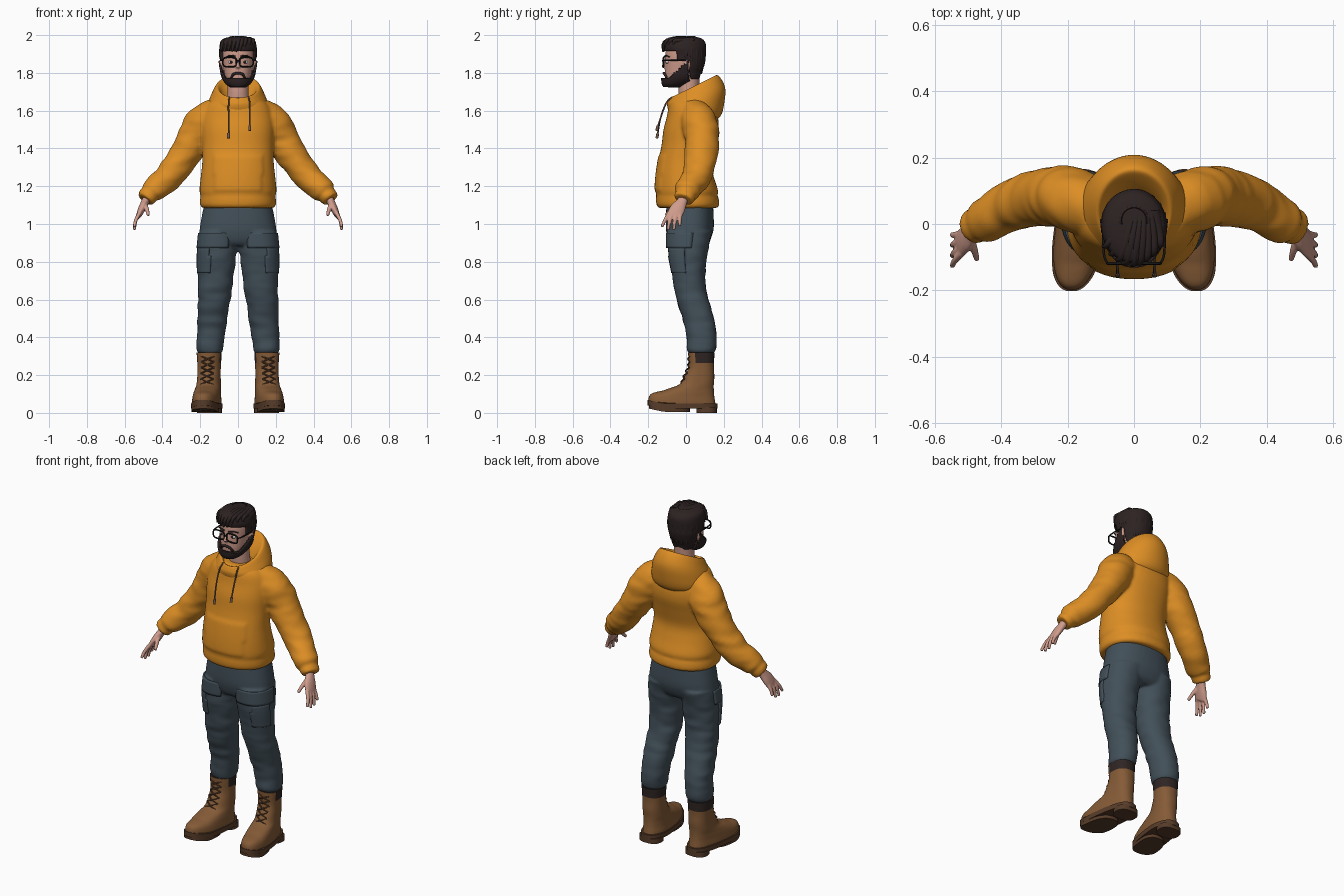
import bpy, bmesh, math, random
from mathutils import Vector, noise

if "Cube" in bpy.data.objects:
    bpy.data.objects.remove(bpy.data.objects["Cube"])

random.seed(4)

def material(name, rgb):
    m = bpy.data.materials.new(name)
    m.diffuse_color = (*rgb, 1)
    m.use_nodes = True
    m.node_tree.nodes["Principled BSDF"].inputs["Base Color"].default_value = m.diffuse_color
    return m

MUSTARD = material("mustard cloth", (0.72, 0.27, 0.018))
SLATE = material("slate cloth", (0.055, 0.080, 0.100))
LEATHER = material("brown leather", (0.235, 0.105, 0.038))
SOLE = material("dark brown rubber", (0.095, 0.045, 0.022))
COLLAR = material("dark padding", (0.028, 0.019, 0.017))
SKIN = material("skin", (0.62, 0.33, 0.26))
HAIR = material("dark hair", (0.026, 0.016, 0.016))
BLACK = material("black frame", (0.008, 0.008, 0.008))
WHITE = material("eye white", (0.65, 0.62, 0.60))
CORD = material("taupe cord", (0.17, 0.10, 0.07))

def smooth(rows, k):
    """Catmull-Rom interpolation of tuples."""
    out, n = [], len(rows)
    for i in range(n - 1):
        quad = [rows[max(i - 1, 0)], rows[i], rows[i + 1], rows[min(i + 2, n - 1)]]
        for j in range(k):
            t = j / k
            out.append(tuple(0.5 * (2 * b + (c - a) * t + (2 * a - 5 * b + 4 * c - d) * t * t
                       + (3 * b - a - 3 * c + d) * t ** 3) for a, b, c, d in zip(*quad)))
    return out + [tuple(rows[-1])]

def skin(bm, loops):
    rows = [[bm.verts.new(p) for p in loop] for loop in loops]
    n = len(rows[0])
    for r, s in zip(rows, rows[1:]):
        for i in range(n):
            bm.faces.new((r[i], r[(i + 1) % n], s[(i + 1) % n], s[i]))
    bm.faces.new(rows[0][::-1])
    bm.faces.new(rows[-1])

def loft(bm, rings, p=2.0, k=4, seg=36, ref=None, side=1, fold=0, grow=0):
    """Rings (x, y, z, a, b): horizontal, or across the path when ref is given."""
    rows, loops = smooth(rings, k), []
    pts = [Vector((r[0] * side, r[1], r[2])) for r in rows]
    for i, (c, r) in enumerate(zip(pts, rows)):
        u, v = Vector((1, 0, 0)), Vector((0, 1, 0))
        if ref:
            t = (pts[min(i + 1, len(pts) - 1)] - pts[max(i - 1, 0)]).normalized()
            u = (Vector(ref) - t * t.dot(Vector(ref))).normalized()
            v = t.cross(u)
        loop = []
        for j in range(seg):
            q = 2 * math.pi * j / seg
            cs, sn = math.cos(q), math.sin(q)
            d = u * (math.copysign(abs(cs) ** (2 / p), cs) * max(r[3] + grow, 0.0005)) \
                + v * (math.copysign(abs(sn) ** (2 / p), sn) * max(r[4] + grow, 0.0005))
            if fold:
                w = c + d
                d *= 1 + fold * noise.noise(Vector((w.x * 9, w.y * 9, w.z * 26)))
            loop.append(c + d)
        loops.append(loop)
    skin(bm, loops)

def tube(bm, pts, r, ref=(0, 1, 0), tip=None, k=4, seg=10, side=1):
    n = len(pts) - 1
    radii = [r + ((tip if tip is not None else r) - r) * i / n for i in range(n + 1)]
    loft(bm, [(*q, w, w) for q, w in zip(pts, radii)], k=k, seg=seg, ref=ref, side=side)

def ball(bm, loc, size):
    vs = bmesh.ops.create_uvsphere(bm, u_segments=20, v_segments=12, radius=1)["verts"]
    for v in vs:
        v.co = Vector(loc) + Vector(a * b for a, b in zip(v.co, size))

def make(name, bm, mats, keep=None, warp=None, paint=None, remesh=0, thick=0, mirror=False):
    if keep:
        bad = [f for f in bm.faces if not keep(f.calc_center_median())]
        bmesh.ops.delete(bm, geom=bad, context='FACES')
    if warp:
        for v in bm.verts:
            v.co = warp(v.co)
    bmesh.ops.recalc_face_normals(bm, faces=bm.faces)
    if paint:
        for f in bm.faces:
            f.material_index = paint(f.calc_center_median())
    me = bpy.data.meshes.new(name)
    bm.to_mesh(me)
    bm.free()
    for m in mats:
        me.materials.append(m)
    me.shade_smooth()
    me.set_sharp_from_angle(angle=math.radians(50))
    ob = bpy.data.objects.new(name, me)
    bpy.context.collection.objects.link(ob)
    if remesh:
        m = ob.modifiers.new("fuse", 'REMESH')
        m.mode, m.voxel_size, m.use_smooth_shade = 'VOXEL', remesh, True
        m = ob.modifiers.new("relax", 'SMOOTH')
        m.factor, m.iterations = 0.5, 5
    if thick:
        m = ob.modifiers.new("thickness", 'SOLIDIFY')
        m.thickness, m.offset = thick, -1
    if mirror:
        ob.modifiers.new("mirror", 'MIRROR').use_mirror_merge = False
    return ob

# Hoodie: torso and both sleeves fused
bm = bmesh.new()
torso = [(1.085, .01, .187, .153), (1.10, .01, .2, .166), (1.135, .007, .2, .166), (1.15, .005, .198, .162),
         (1.18, .004, .204, .165), (1.25, -.005, .197, .152), (1.33, -.007, .189, .139), (1.42, .011, .19, .14),
         (1.5, .026, .195, .145), (1.57, .034, .19, .135), (1.63, .03, .165, .12), (1.67, .025, .12, .095)]
loft(bm, [(0, y, z, a, b) for z, y, a, b in torso], p=2.2, seg=64)
for v in bm.verts:  # front pouch
    if v.co.y < -.05 and 1.17 < v.co.z < 1.36 and abs(v.co.x) < .13:
        v.co.y -= .006
sleeve = [(.10, .04, 1.585, .085, .085), (.18, .07, 1.53, .095, .1), (.23, .083, 1.45, .09, .093),
          (.29, .078, 1.355, .085, .081), (.365, .058, 1.255, .078, .075), (.425, .022, 1.2, .07, .069),
          (.455, .006, 1.172, .067, .062), (.468, 0, 1.158, .054, .05), (.478, -.005, 1.146, .055, .05),
          (.492, -.013, 1.128, .05, .045)]
for s in (1, -1):
    loft(bm, sleeve, ref=(0, 1, 0), side=s, fold=.09, k=6)
make("hoodie", bm, [MUSTARD], remesh=.008)

# Hood lying open behind the neck: loops of half width, front/back y, front/back z
bm = bmesh.new()
hood = [(.14, -.07, .12, 1.57, 1.53), (.165, -.092, .182, 1.60, 1.57), (.158, -.1, .204, 1.63, 1.65),
        (.14, -.096, .206, 1.65, 1.725), (.116, -.086, .172, 1.668, 1.785), (.098, -.074, .142, 1.66, 1.772),
        (.08, -.058, .09, 1.635, 1.70), (.05, -.03, .06, 1.58, 1.6)]
loops = []
for a, yf, yb, zf, zb in smooth(hood, 5):
    loops.append([])
    for j in range(56):
        q = 2 * math.pi * j / 56
        t = (1 - math.cos(q)) / 2
        loops[-1].append((a * math.sin(q), yf + (yb - yf) * t, zf + (zb - zf) * t))
skin(bm, loops)
make("hood", bm, [MUSTARD])

# Drawstrings with tips
bm = bmesh.new()
for x, low in ((-.05, 1.475), (.062, 1.515)):
    tube(bm, [(x * .9, -.075, 1.672), (x, -.105, 1.64), (x, -.135, 1.56), (x, -.15, low)], .0042)
    tube(bm, [(x, -.149, low + .005), (x, -.155, low - .022)], .0075)
make("drawstrings", bm, [CORD])

# Trousers: hips and legs fused
bm = bmesh.new()
hips = [(1.12, .02, .175, .122), (1.05, .02, .19, .126), (.97, .02, .203, .126), (.91, .016, .2, .108), (.885, .012, .17, .085)]
loft(bm, [(0, y, z, a, b) for z, y, a, b in hips], p=2.3, seg=56)
leg = [(.103, .02, .96, .1, .118), (.11, .01, .85, .103, .105), (.117, .013, .75, .096, .09),
       (.122, .024, .65, .09, .084), (.132, .05, .55, .083, .084), (.14, .076, .45, .077, .081),
       (.147, .083, .38, .072, .079), (.149, .082, .335, .07, .075), (.149, .08, .315, .06, .064)]
for s in (1, -1):
    loft(bm, leg, p=2.2, side=s, fold=.07, k=6)
make("trousers", bm, [SLATE], remesh=.008)

# Pocket flaps across the thighs and cargo pockets below them
for name, grow, lo, hi, ymax, xmin in (("pocket_flap", .008, .875, .955, .03, .05), ("cargo_pocket", .006, .74, .87, .0, .15)):
    bm = bmesh.new()
    loft(bm, leg, p=2.2, k=10, seg=48, grow=grow)
    make(name, bm, [SLATE], thick=.012, mirror=True,
         keep=lambda c: lo < c.z < hi and c.y < ymax and c.x > xmin)

# Boots: toes turned out and slightly lifted
def toe_out(c):
    return Vector((c.x + max(0, .08 - c.y) * .13, c.y, c.z + max(0, -.12 - c.y) * .22))

bm = bmesh.new()
boot = [(.03, -.02, .072, .178), (.06, -.022, .073, .176), (.085, -.018, .071, .168), (.105, -.002, .069, .15),
        (.125, .022, .066, .125), (.15, .055, .063, .092), (.19, .07, .061, .08), (.24, .08, .061, .068),
        (.30, .081, .065, .069), (.32, .081, .066, .07)]
loft(bm, [(.152, y, z, a, b) for z, y, a, b in boot], p=2.3, k=5, seg=44)
make("boot", bm, [LEATHER, COLLAR], warp=toe_out, mirror=True,
     paint=lambda c: int(c.y > .05 and c.z > .262))
bm = bmesh.new()
for z0, z1, y0, y1, a in ((.022, .05, -.203, .166, .077), (0, .03, .055, .163, .066), (.006, .03, -.195, .02, .07)):
    y, b = (y0 + y1) / 2, (y1 - y0) / 2
    loft(bm, [(.152, y, z0, a, b), (.152, y, z1, a, b)], p=2.5, k=1, seg=44)
make("boot_sole", bm, [SOLE], warp=toe_out, mirror=True)

# Boot laces
bm = bmesh.new()
for i in range(5):
    for s in (1, -1):
        z = .15 + i * .03
        front = [.01 - max(0, .25 - h) * .43 for h in (z, z + .015, z + .03)]
        tube(bm, [(.152 - s * .034, front[0] + .012, z), (.152, front[1], z + .015),
                  (.152 + s * .034, front[2] + .012, z + .03)], .0042, ref=(0, 0, 1), seg=6)
make("boot_laces", bm, [SOLE], warp=toe_out, mirror=True)

# Hands: palm, four fingers and thumb fused
bm = bmesh.new()
Y = (0, 1, 0)
loft(bm, [(.475, -.003, 1.155, .026, .024), (.49, -.02, 1.12, .028, .021), (.507, -.042, 1.085, .04, .02),
          (.523, -.06, 1.05, .041, .015), (.526, -.064, 1.043, .036, .01)], ref=Y, seg=24)
for i in range(4):
    d = (i - 1.5) * .02
    drop = (.985, .968, .97, .99)[i]
    tube(bm, [(.52, -.058 + d, 1.06), (.541, -.072 + d * 1.3, 1.02), (.549, -.08 + d * 1.6, drop)], .0115, tip=.0085)
tube(bm, [(.496, -.035, 1.11), (.483, -.075, 1.08), (.474, -.108, 1.045)], .0145, ref=(1, 0, 0), tip=.009)
make("hand", bm, [SKIN], remesh=.0045, mirror=True)

# Head, nose, ears and neck fused
bm = bmesh.new()
skull = [(0, y, z, a, b) for z, y, a, b in
         ((1.735, -.072, .03, .033), (1.75, -.057, .05, .053), (1.78, -.03, .068, .082), (1.82, -.015, .077, .097),
          (1.87, -.01, .084, .1), (1.92, -.008, .084, .098), (1.96, 0, .07, .08), (1.98, 0, .04, .05))]
loft(bm, skull, p=2.2, seg=48)
loft(bm, [(0, .03, 1.6, .064, .06), (0, .015, 1.7, .056, .055), (0, .02, 1.8, .056, .055)])
tube(bm, [(0, -.1, 1.878), (0, -.112, 1.85), (0, -.12, 1.826)], .008, ref=(1, 0, 0), tip=.013)
for s in (1, -1):
    ball(bm, (s * .088, .005, 1.845), (.012, .02, .032))
make("head", bm, [SKIN], remesh=.0055)

# Beard and moustache
bm = bmesh.new()
loft(bm, skull, p=2.2, k=10, seg=64, grow=.008)
make("beard", bm, [HAIR], thick=.012,
     keep=lambda c: c.y < .012 and c.z < 1.772 + max(0, c.y + .088) * .95)
bm = bmesh.new()
tube(bm, [(-.036, -.1, 1.773), (-.025, -.112, 1.792), (0, -.117, 1.799), (.025, -.112, 1.792), (.036, -.1, 1.773)],
     .007, ref=(0, 0, 1))
make("moustache", bm, [HAIR])

# Hair cap with swept locks
def hairline(c):
    edge = 1.915 if c.y < -.05 else 1.865 if c.y < .025 else 1.765
    return c.z > edge
bm = bmesh.new()
cap = ((1.76, .018, .062, .05), (1.80, .005, .08, .075), (1.85, 0, .093, .1), (1.90, -.003, .098, .107),
       (1.94, -.006, .099, .112), (1.97, -.008, .09, .105), (1.985, -.005, .065, .08), (1.992, 0, .03, .04))
loft(bm, [(0, y, z, a, b) for z, y, a, b in cap], k=8, seg=56, fold=.03)
make("hair_cap", bm, [HAIR], keep=hairline, thick=.018)
bm = bmesh.new()
for i in range(9):  # fringe
    x = -.08 + i * .02
    q = random.uniform(-.006, .006)
    b = .06 * (x / .085) ** 2
    tube(bm, [(x * .5 + .02, .04, 1.972), (x * .8 + .01, -.05 + b * .5, 1.981 - b * .2), (x, -.115 + b, 1.965 + q),
              (x - .012, -.12 + b, 1.918 + q)], .019, ref=(1, 0, 0), tip=.006)
for i in range(11):  # crown and back
    q = math.pi * (i / 10)
    cx, sy = math.cos(q), math.sin(q)
    tube(bm, [(cx * .03, .01 + sy * .03, 1.98), (cx * .08, sy * .082, 1.945), (cx * .09, sy * .095, 1.89),
              (cx * .083, .01 + sy * .068, 1.87 - sy * .075)], .018, ref=(-sy, cx, 0), tip=.007)
make("hair_locks", bm, [HAIR])

# Eyes and brows
bm = bmesh.new()
ball(bm, (.037, -.098, 1.857), (.016, .009, .008))
make("eye", bm, [WHITE], mirror=True)
bm = bmesh.new()
ball(bm, (.036, -.105, 1.857), (.007, .004, .007))
tube(bm, [(.014, -.112, 1.886), (.04, -.107, 1.892), (.064, -.088, 1.884)], .005, ref=(0, 0, 1), tip=.003)
make("iris_and_brow", bm, [HAIR], mirror=True)

# Glasses: rims, bridge and temples
bm = bmesh.new()
rim = []
for j in range(33):
    q = 2 * math.pi * j / 32
    cs, sn = math.cos(q), math.sin(q)
    rim.append((.044 + .036 * math.copysign(abs(cs) ** .55, cs), -.119, 1.857 + .025 * math.copysign(abs(sn) ** .55, sn)))
tube(bm, rim, .0042, k=1, seg=8)
tube(bm, [(0, -.125, 1.865), (.009, -.12, 1.863)], .0038, ref=(0, 0, 1))
tube(bm, [(.08, -.118, 1.867), (.091, -.09, 1.867), (.094, 0, 1.866)], .0038, ref=(0, 0, 1))
make("glasses", bm, [BLACK], mirror=True)
